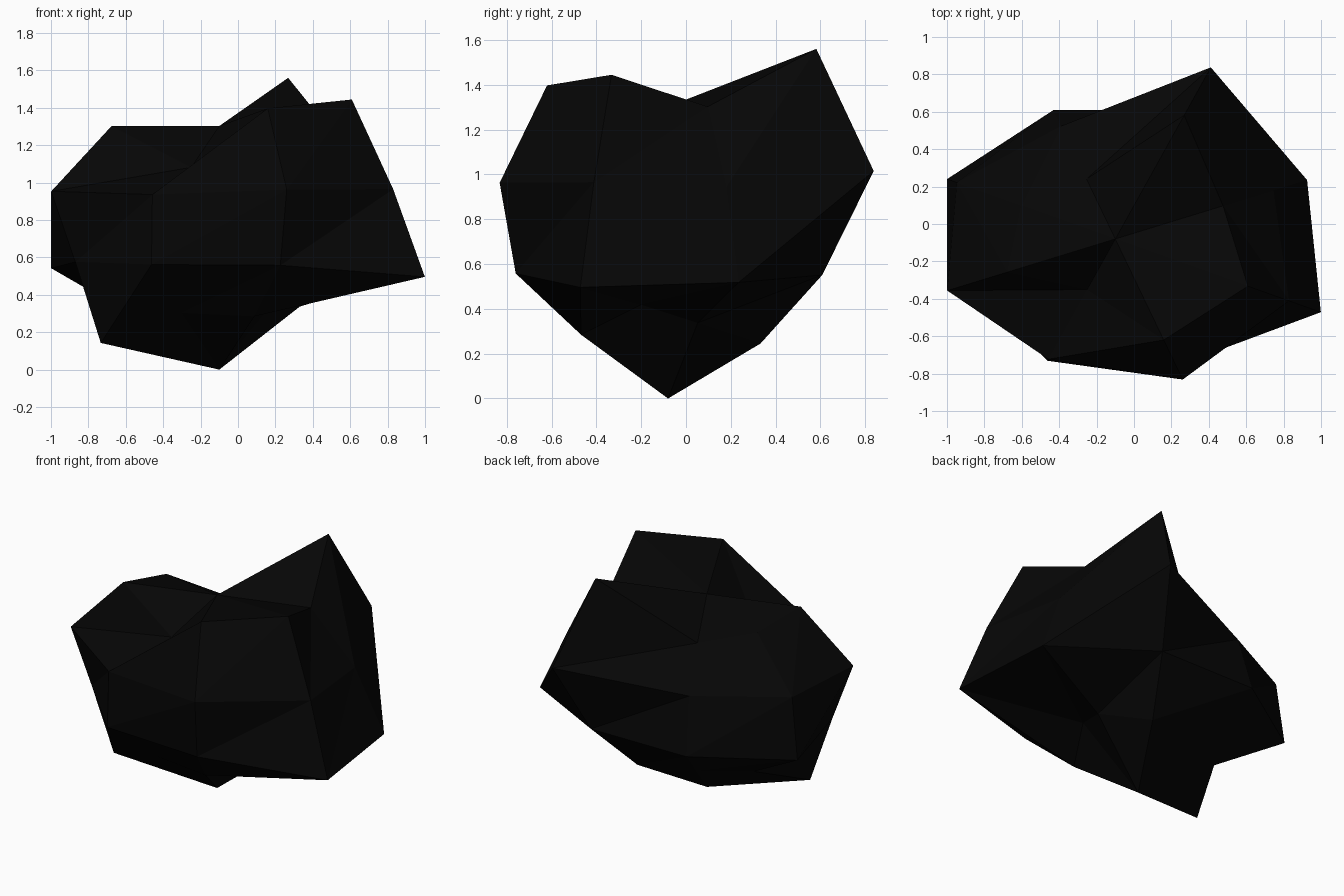
import bpy, bmesh, math

if "Cube" in bpy.data.objects:
    bpy.data.objects.remove(bpy.data.objects["Cube"])

# Lumpy low-poly rock: an 8-sided, 5-band ellipsoid with each vertex pushed in or out
CENTRE = (-0.10, -0.08, 0.75)
SCALE = (1.0, 0.8, 0.65)
TURN = math.radians(21)
PUSH = [  # radial factor per vertex, rings from top to bottom
    [1.05, 1.54, 0.73, 0.935, 1.05, 0.63, 1.23, 1.32],
    [0.953, 1.32, 0.85, 0.975, 1.012, 0.925, 1.058, 1.07],
    [1.155, 0.99, 0.97, 1.035, 0.867, 0.937, 0.957, 1.265],
    [0.785, 0.96, 0.86, 0.87, 1.155, 0.85, 0.885, 0.63],
]
TOP, BOTTOM = 0.85, 0.75 / 0.65
SIDES = 8


def point(polar, turn, push):
    d = (math.sin(polar) * math.cos(turn), math.sin(polar) * math.sin(turn), math.cos(polar))
    return [c + s * push * a for c, s, a in zip(CENTRE, SCALE, d)]


bm = bmesh.new()
top = bm.verts.new(point(0, 0, TOP))
bottom = bm.verts.new(point(math.pi, 0, BOTTOM))
rings = [[bm.verts.new(point(math.pi * (r + 1) / 5, TURN + k * math.tau / SIDES, push))
          for k, push in enumerate(row)] for r, row in enumerate(PUSH)]

# Caps and bands, every band quad split along the same diagonal
for k in range(SIDES):
    n = (k + 1) % SIDES
    bm.faces.new((top, rings[0][k], rings[0][n]))
    for a, b in zip(rings, rings[1:]):
        bm.faces.new((a[k], b[k], a[n]))
        bm.faces.new((a[n], b[k], b[n]))
    bm.faces.new((rings[-1][k], bottom, rings[-1][n]))
bmesh.ops.recalc_face_normals(bm, faces=bm.faces)

mesh = bpy.data.meshes.new("rock")
bm.to_mesh(mesh)
bm.free()
rock = bpy.data.objects.new("rock", mesh)
bpy.context.collection.objects.link(rock)

# Coal black
black = bpy.data.materials.new("coal black")
black.diffuse_color = (0.0018, 0.0018, 0.0018, 1)
black.use_nodes = True
black.node_tree.nodes["Principled BSDF"].inputs["Base Color"].default_value = black.diffuse_color
mesh.materials.append(black)
